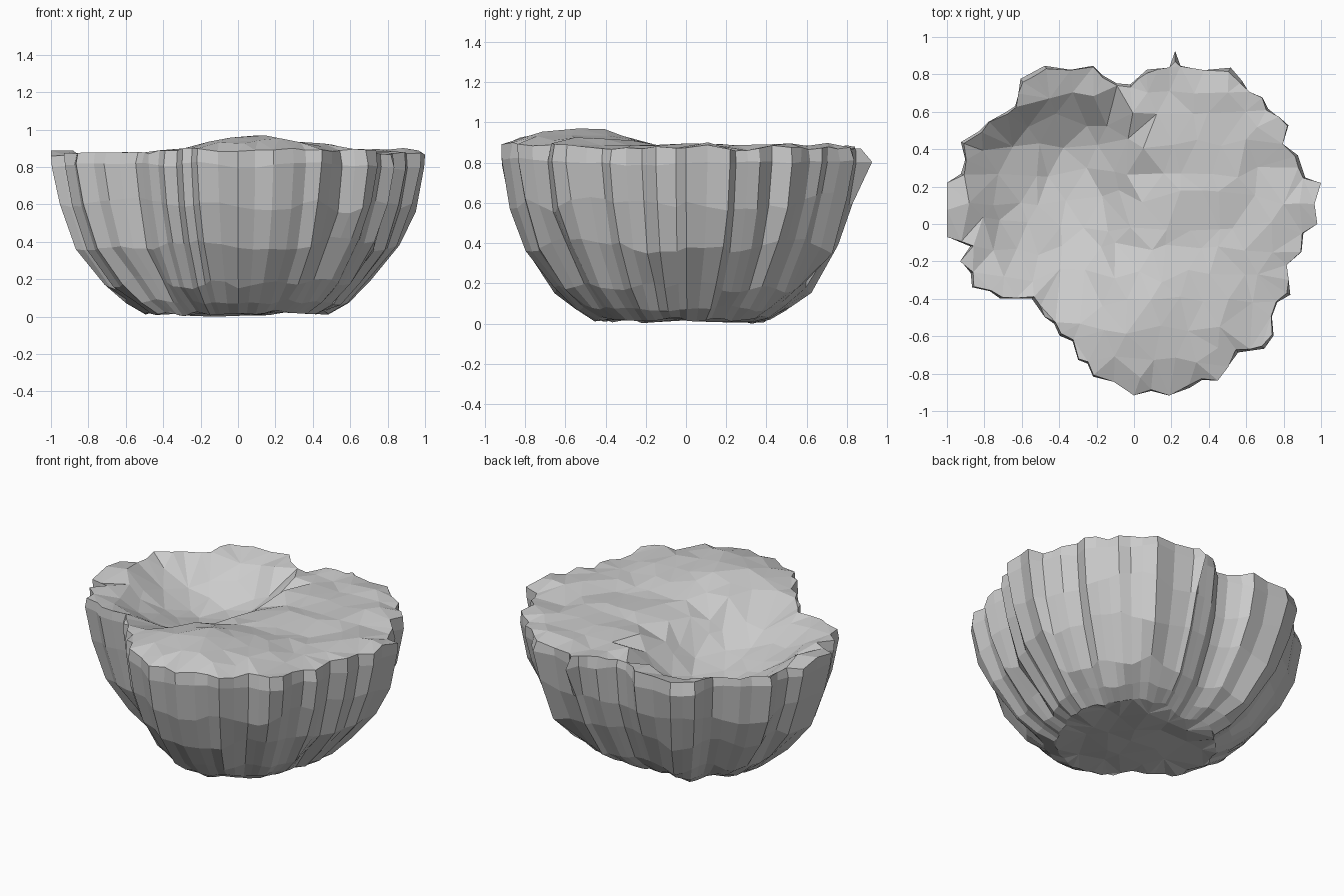
import bpy, bmesh, math, random
from mathutils import Vector, noise
from mathutils.geometry import delaunay_2d_cdt

if "Cube" in bpy.data.objects:
    bpy.data.objects.remove(bpy.data.objects["Cube"])

random.seed(4)

# ribbed rim outline seen from above
COARSE = [(1, .22), (.98, 0), (.91, -.05), (.9, -.15), (.82, -.22), (.84, -.38), (.77, -.42),
          (.75, -.6), (.7, -.67), (.56, -.69), (.45, -.84), (.3, -.88), (.19, -.92), (0, -.92),
          (-.22, -.82), (-.25, -.75), (-.3, -.73), (-.33, -.63), (-.4, -.6), (-.48, -.5),
          (-.55, -.4), (-.72, -.4), (-.87, -.34), (-.93, -.2), (-.88, -.12), (-1, -.07),
          (-1, .22), (-.93, .27), (-.93, .44), (-.83, .5), (-.78, .55), (-.69, .6), (-.62, .7),
          (-.61, .78), (-.48, .85), (-.22, .85), (-.17, .8), (-.02, .75), (.07, .83), (.19, .84),
          (.22, .87), (.25, .85), (.52, .84), (.58, .77), (.69, .68), (.72, .62), (.83, .53),
          (.8, .43), (.88, .37), (.92, .25)]
COARSE = [Vector(p) for p in COARSE]
SPIKE = COARSE[40]

# extra shallow grooves in the longer stretches
RIM = []
for i, p in enumerate(COARSE):
    q = COARSE[(i + 1) % len(COARSE)]
    RIM.append(p)
    if (q - p).length > .12:
        RIM.append((p + q) / 2 * random.choice((.975, 1.0)))
N = len(RIM)

# smoothed outline that the ribs fade into near the base
SOFT = [sum((RIM[(i + k) % N] for k in range(-4, 5)), Vector((0, 0))) / 9 for i in range(N)]


def top_height(p):
    """Lumpy top with a raised front and an off-centre hollow."""
    dx, dy = p.x + .34, p.y - .32
    t = math.hypot(dx / (.6 if dx < 0 else .4), dy / (.8 if dy < 0 else .42))
    hollow = .27 * (1 - t ** 1.6) if t < 1 else 0
    bump = .085 * math.exp(-((p.x - .12) ** 2 / .12 + (p.y + .55) ** 2 / .1))
    lump = .035 * noise.noise(Vector((p.x * 5, p.y * 5, 2)))
    return .895 + bump + lump - hollow


def base_height(p):
    return .035 + .04 * noise.noise(Vector((p.x * 5, p.y * 5, 7)))


def rim_height(p):
    return .885 + .025 * noise.noise(Vector((p.x * 6, p.y * 6, 0))) + (.02 if p.y < -.5 else 0)


def cap(bm, ring, step, gap, height):
    """Fill a ring with facets over jittered points raised to height(p)."""
    edge = [v.co.xy for v in ring]
    pts = list(edge)
    for r in range(-9, 10):
        for c in range(-10, 11):
            p = Vector(((c + .5 * (r % 2)) * step + random.uniform(-.3, .3) * step,
                        r * step + random.uniform(-.3, .3) * step))
            if min((p - q).length for q in edge) > gap:
                pts.append(p)
    co, _, tris, origin, _, _ = delaunay_2d_cdt(pts, [], [list(range(len(edge)))], 1, 1e-5)
    made = {}
    for tri in tris:
        for k in tri:
            if k not in made:
                src = [o for o in origin[k] if o < len(edge)]
                made[k] = ring[src[0]] if src else bm.verts.new((*co[k], height(co[k])))
        bm.faces.new([made[k] for k in tri])


bm = bmesh.new()

# ribbed bowl side: (height, scale, blend to smooth outline)
LEVELS = [(None, 1, 0), (.82, .995, 0), (.61, .955, .05), (.4, .875, .15),
          (.19, .725, .25), (.09, .61, .35), (.035, .51, .5)]
rings = []
for z, s, blend in LEVELS:
    ring = []
    for i, p in enumerate(RIM):
        q = p.lerp(SOFT[i], blend) * s
        if z is None:
            h = rim_height(p)
            q = p * (1 if p.x ** 2 > .9 else random.uniform(.97, 1))
        else:
            wobble = .07 if .15 < z < .7 else .035
            h = max(0, z + wobble * noise.noise(Vector((p.x * 4, p.y * 4, z * 9))))
            if z == .82 and p == SPIKE:
                q = Vector((.22, .925))
        ring.append(bm.verts.new((q.x, q.y, h)))
    rings.append(ring)
for a, b in zip(rings, rings[1:]):
    for i in range(N):
        j = (i + 1) % N
        bm.faces.new((a[i], a[j], b[j], b[i]))

# top with hollow, and uneven underside
cap(bm, rings[0], .14, .08, top_height)
cap(bm, rings[-1], .15, .07, base_height)

bmesh.ops.recalc_face_normals(bm, faces=bm.faces)
low = min(v.co.z for v in bm.verts)
for v in bm.verts:
    v.co.z -= low
mesh = bpy.data.meshes.new("ribbed_rock_bowl")
bm.to_mesh(mesh)
bm.free()
bpy.context.collection.objects.link(bpy.data.objects.new("ribbed_rock_bowl", mesh))
